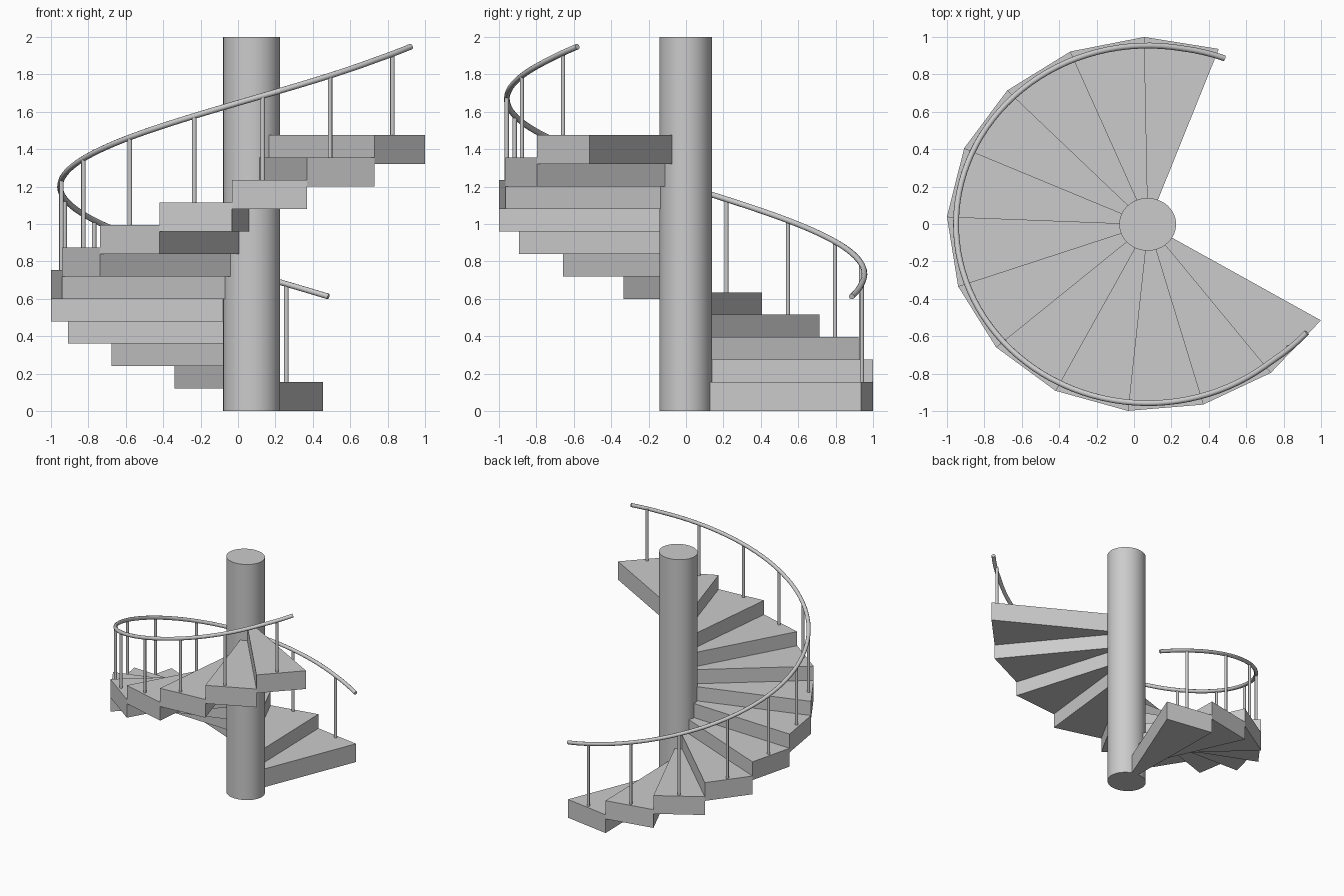
import bpy, bmesh, math

if "Cube" in bpy.data.objects:
    bpy.data.objects.remove(bpy.data.objects["Cube"])

CX, CY = 0.075, -0.002       # column axis
RX, RY = 1.076, 1.002        # plan is slightly elliptical
STEPS, START, TURN = 12, 69.4, 21.65
RISE, THICK = 0.12, 0.155


def pt(deg, r=1.0):
    a = math.radians(deg)
    return CX + RX * r * math.cos(a), CY + RY * r * math.sin(a)


def rail_z(deg):
    return 0.612 + (deg - 66.8) * 0.0052


def cylinder(name, x, y, z0, z1, rx, ry, sides):
    bpy.ops.mesh.primitive_cylinder_add(vertices=sides, radius=1, depth=z1 - z0,
                                        location=(x, y, (z0 + z1) / 2))
    ob = bpy.context.object
    ob.name = name
    ob.scale = (rx, ry, 1)
    bpy.ops.object.transform_apply(location=False, rotation=False, scale=True)
    bpy.ops.object.shade_smooth_by_angle(angle=math.radians(40))
    return ob


# central column
cylinder("central_column", CX - 0.002, CY, 0, 2, 0.152, 0.141, 48)

# wedge steps
for i in range(STEPS):
    a = START + i * TURN
    plan = [(CX, CY), pt(a), pt(a + TURN)]
    bm = bmesh.new()
    face = bm.faces.new([bm.verts.new((x, y, i * RISE)) for x, y in plan])
    ext = bmesh.ops.extrude_face_region(bm, geom=[face])
    top = [v for v in ext["geom"] if isinstance(v, bmesh.types.BMVert)]
    bmesh.ops.translate(bm, vec=(0, 0, THICK), verts=top)
    bmesh.ops.recalc_face_normals(bm, faces=bm.faces)
    me = bpy.data.meshes.new(f"step_{i + 1}")
    bm.to_mesh(me)
    bm.free()
    bpy.context.collection.objects.link(bpy.data.objects.new(me.name, me))

# balusters, one per step, with small offsets from the step middle
drift = [-0.5, 0, 0, 0, 0, -0.5, -1.3, -1.2, -0.9, -1.9, -2.8, -1.5]
for i in range(STEPS):
    a = START + (i + 0.5) * TURN + drift[i]
    x, y = pt(a, 0.956)
    cylinder(f"baluster_{i + 1}", x, y, i * RISE + THICK - 0.02, rail_z(a), 0.012, 0.011, 16)

# helical handrail, flaring slightly at its ends
cu = bpy.data.curves.new("handrail", "CURVE")
cu.dimensions = "3D"
cu.bevel_depth = 0.0155
cu.bevel_resolution = 3
cu.use_fill_caps = True
sp = cu.splines.new("POLY")
N = 80
sp.points.add(N)
for k in range(N + 1):
    a = 66.8 + (323.8 - 66.8) * k / N
    r = 0.954 + 0.01 * max(0, 80 - a) / 13 + 0.024 * max(0, a - 310) / 14
    sp.points[k].co = (*pt(a, r), rail_z(a), 1)
sp.use_smooth = True
bpy.context.collection.objects.link(bpy.data.objects.new("handrail", cu))
